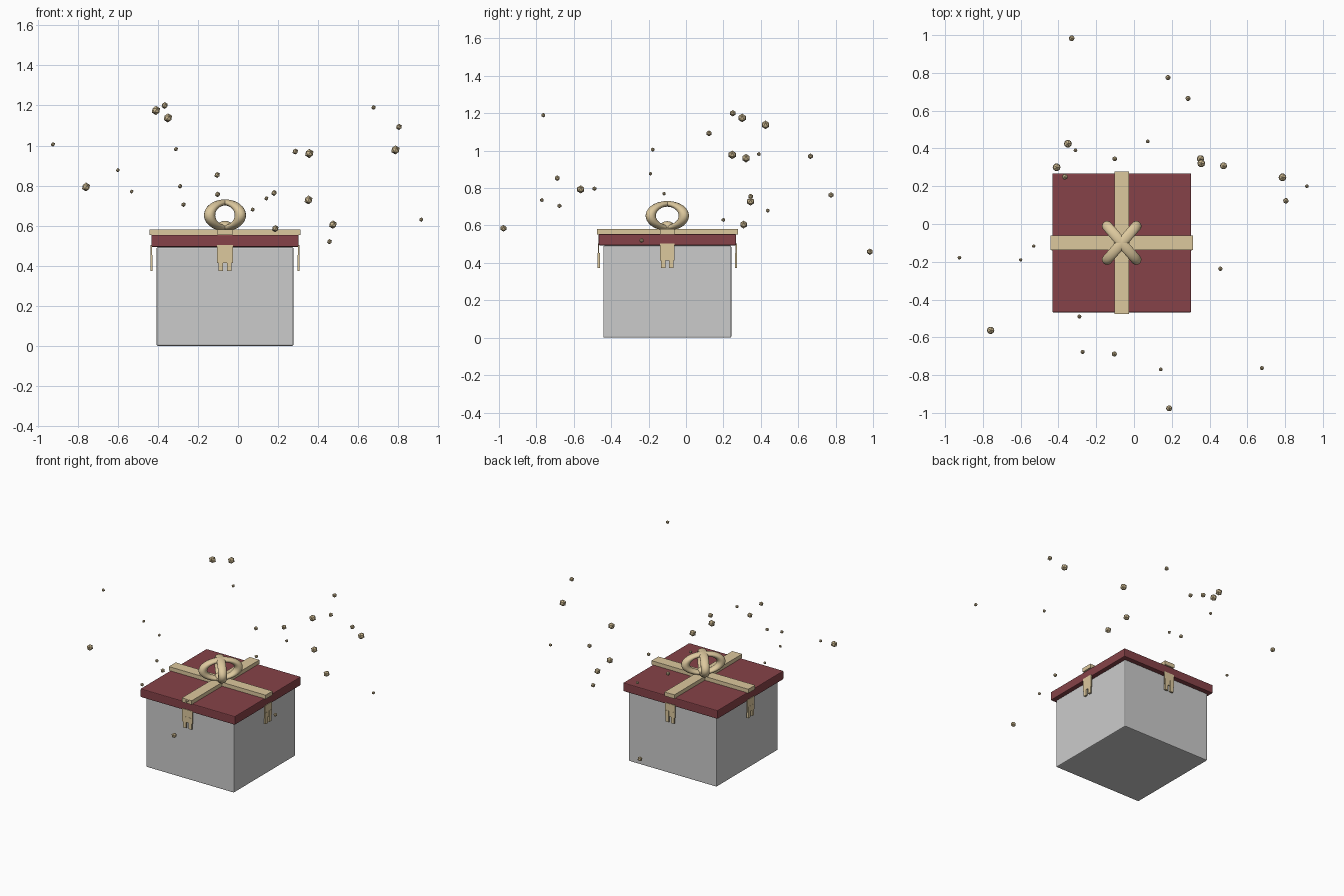
import bpy
from math import pi, radians
from mathutils import Matrix, Vector

if "Cube" in bpy.data.objects:
    bpy.data.objects.remove(bpy.data.objects["Cube"])

CX, CY = -0.065, -0.1


def material(name, rgb):
    m = bpy.data.materials.new(name)
    m.diffuse_color = (*rgb, 1)
    m.use_nodes = True
    m.node_tree.nodes["Principled BSDF"].inputs["Base Color"].default_value = m.diffuse_color
    return m


RED = material("dark_red", (0.24, 0.055, 0.065))
GOLD = material("gold", (0.72, 0.58, 0.34))
DARK_GOLD = material("dark_gold", (0.6, 0.48, 0.28))


def finish(name, mat):
    ob = bpy.context.object
    ob.name = name
    if mat:
        ob.data.materials.append(mat)
    return ob


def box(name, center, size, mat=None, bevel=0, turn=0):
    """Box placed relative to the gift centre, turned about the vertical axis."""
    rot = Matrix.Rotation(turn, 4, 'Z')
    loc = rot @ Vector(center) + Vector((CX, CY, 0))
    bpy.ops.mesh.primitive_cube_add(size=1, location=loc, rotation=(0, 0, turn))
    ob = finish(name, mat)
    ob.data.transform(Matrix.Diagonal((*size, 1)))
    if bevel:
        mod = ob.modifiers.new("bevel", 'BEVEL')
        mod.width, mod.segments = bevel, 2
    return ob


# Box and lid
box("gift_box", (0, 0, 0.246), (0.684, 0.684, 0.492), None, 0.006)
box("lid", (0, 0, 0.524), (0.735, 0.735, 0.06), RED, 0.005)

# Crossed ribbons over the lid
for i in range(2):
    box(f"ribbon_{i}", (0, 0, 0.567 - 0.0005 * i), (0.754, 0.076, 0.028), GOLD, 0, i * pi / 2)

# Hanging tails, each with two forked legs
for i in range(4):
    a = i * pi / 2
    box(f"tail_{i}", (0.368, 0, 0.459), (0.007, 0.078, 0.09), GOLD, 0, a)
    for s in (-1, 1):
        box(f"tail_leg_{i}_{s}", (0.367, s * 0.021, 0.413), (0.012, 0.024, 0.08), GOLD, 0, a)

# Bow: two upright flattened loops crossing at the centre, plus a knot
for i, s in enumerate((-1, 1)):
    bpy.ops.mesh.primitive_torus_add(major_radius=0.117, minor_radius=0.028,
                                     major_segments=40, minor_segments=14,
                                     location=(CX, CY, 0.652),
                                     rotation=(pi / 2, 0, s * radians(49)))
    loop = finish(f"bow_loop_{i}", GOLD)
    loop.scale = (1, 0.545, 1)
    bpy.ops.object.shade_smooth()
bpy.ops.mesh.primitive_uv_sphere_add(segments=20, ring_count=12, radius=0.04,
                                     location=(CX, CY, 0.595))
finish("bow_knot", GOLD).scale = (1, 1, 0.7)
bpy.ops.object.shade_smooth()

# Floating confetti: x, y, z, radius
confetti = [
    (-.33, .983, .46, .017), (.18, .775, .763, .015), (.286, .665, .97, .015),
    (.073, .437, .68, .011), (-.35, .425, 1.138, .023), (-.31, .39, .982, .011),
    (-.102, .345, .756, .014), (.352, .345, .728, .022), (.356, .321, .96, .023),
    (.474, .308, .605, .021), (.786, .247, .978, .023), (.915, .2, .63, .011),
    (.804, .123, 1.093, .016), (-.41, .3, 1.175, .023), (-.366, .25, 1.2, .017),
    (-.924, -.178, 1.006, .011), (-.6, -.19, .877, .01), (-.531, -.117, .77, .01),
    (.457, -.237, .52, .013), (-.289, -.49, .797, .012), (-.759, -.563, .793, .022),
    (-.272, -.677, .705, .012), (-.104, -.688, .853, .015), (.142, -.77, .736, .011),
    (.677, -.763, 1.19, .012), (.186, -.976, .585, .018),
]
for i, (x, y, z, r) in enumerate(confetti):
    bpy.ops.mesh.primitive_ico_sphere_add(subdivisions=1, radius=r, location=(x, y, z))
    finish(f"confetti_{i}", DARK_GOLD)
